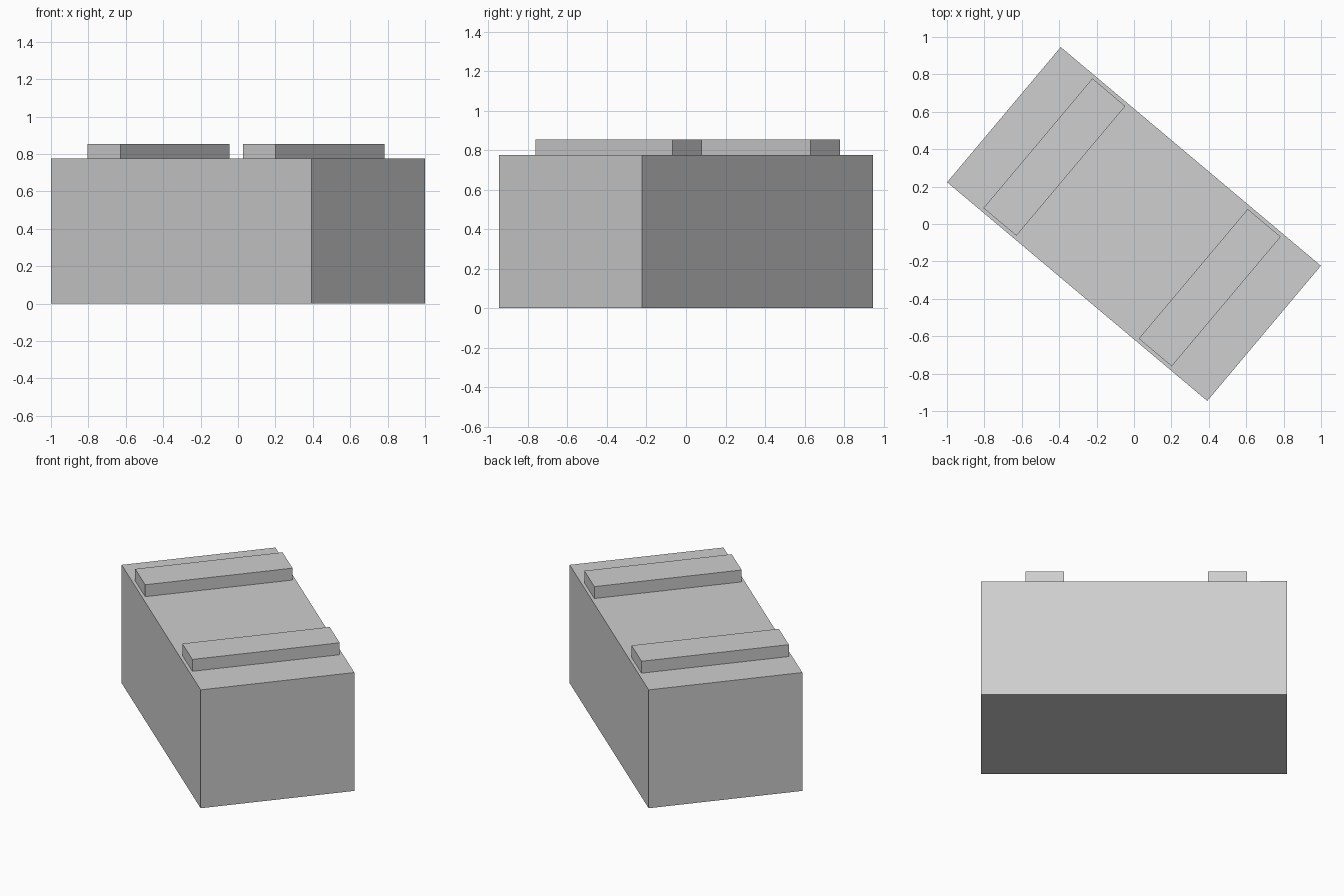
import bpy
from math import radians
from mathutils import Matrix

cube = bpy.data.objects.get("Cube")
if cube:
    bpy.data.objects.remove(cube, do_unlink=True)

# Single plain grey
grey = bpy.data.materials.new("light_grey")
grey.use_nodes = True
color = (0.62, 0.62, 0.62, 1)
grey.diffuse_color = color
grey.node_tree.nodes["Principled BSDF"].inputs["Base Color"].default_value = color

TURN = Matrix.Rotation(radians(-40.05), 4, "Z")
BODY_HEIGHT = 0.775


def block(name, along, length, depth, bottom, height):
    """Box placed along the turned long axis, resting on the given height."""
    bpy.ops.mesh.primitive_cube_add(size=1)
    obj = bpy.context.object
    obj.name = name
    place = Matrix.Translation((along, 0, bottom + height / 2))
    obj.data.transform(TURN @ place @ Matrix.Diagonal((length, depth, height, 1)))
    obj.data.materials.append(grey)
    return obj


# Main body
block("body", 0, 1.817, 0.944, 0, BODY_HEIGHT)

# Raised strips across the top
for name, along in (("right_roof_strip", -0.556), ("left_roof_strip", 0.529)):
    block(name, along, 0.23, 0.905, BODY_HEIGHT, 0.078)
